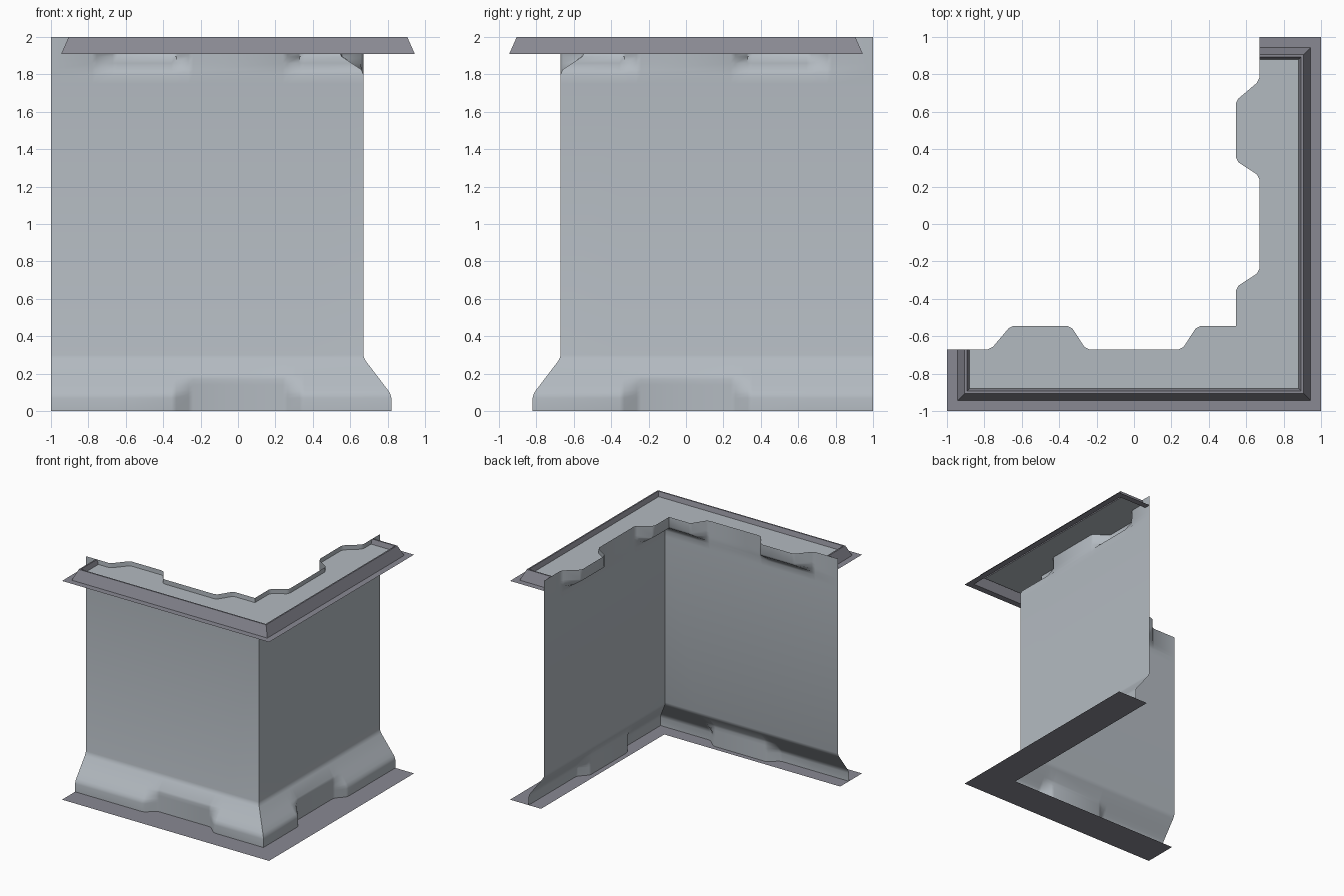
import bpy, math

if "Cube" in bpy.data.objects:
    bpy.data.objects.remove(bpy.data.objects["Cube"])

WALL, TOP, LEDGE = 0.67, 1.96, 1.91


def material(name, rgb):
    m = bpy.data.materials.new(name)
    m.diffuse_color = (*rgb, 1)
    m.use_nodes = True
    m.node_tree.nodes["Principled BSDF"].inputs["Base Color"].default_value = m.diffuse_color
    return m


panel = material("pale blue grey", (0.45, 0.49, 0.53))
trim = material("violet grey", (0.25, 0.25, 0.29))


def grid_object(name, rows, mat, smooth=None):
    """Skin a list of equal-length point rows into an open sheet."""
    n = len(rows[0])
    verts = [p for row in rows for p in row]
    faces = [(r * n + c, r * n + c + 1, (r + 1) * n + c + 1, (r + 1) * n + c)
             for r in range(len(rows) - 1) for c in range(n - 1)]
    mesh = bpy.data.meshes.new(name)
    mesh.from_pydata(verts, [], faces)
    mesh.materials.append(mat)
    mesh.update()
    if smooth:
        mesh.shade_smooth()
        mesh.set_sharp_from_angle(angle=math.radians(smooth))
    obj = bpy.data.objects.new(name, mesh)
    bpy.context.collection.objects.link(obj)
    return obj


def lerp(points, v):
    """Piecewise linear curve through (position, value) points."""
    if v <= points[0][0]:
        return points[0][1]
    for (a, p), (b, q) in zip(points, points[1:]):
        if v <= b:
            return p + (q - p) * (v - a) / (b - a)
    return points[-1][1]


def corner_row(cols, offset, z, corner):
    """One row along the front arm, mirrored round the corner to the right arm."""
    front = [(t, -offset(t), z) for t in cols]
    side = [(-y, -x, z) for x, y, z in reversed(front)]
    return front + [(corner, -corner, z)] + side


# Wall profile (height, offset) and the rounded ramps of the notches along it
PROFILE = [(0, 0.82), (0.07, 0.82), (0.09, 0.815), (0.11, 0.803), (0.265, 0.685),
           (0.28, 0.676), (0.30, WALL), (2, WALL)]
TOP_RAMP = [(1.80, 0), (1.825, 0.08), (1.895, 0.92), (1.915, 1)]
UPPER = [(-0.78, 0), (-0.755, 0.1), (-0.67, 0.9), (-0.645, 1), (-0.355, 1),
         (-0.33, 0.9), (-0.265, 0.1), (-0.24, 0), (0.24, 0), (0.265, 0.1),
         (0.33, 0.9), (0.355, 1)]
LOWER = [(-0.355, 0), (-0.33, 0.1), (-0.265, 0.9), (-0.24, 1), (0.24, 1),
         (0.265, 0.9), (0.33, 0.1), (0.355, 0)]
COLS = [-1] + [t for t, _ in UPPER]


def wall_offset(t, z):
    base = min(lerp(PROFILE, z), 0.82 - 0.075 * lerp(LOWER, t))
    return base - 0.125 * min(lerp(TOP_RAMP, z), lerp(UPPER, t))


# Wall sheet with flared, notched foot and recessed notches at the top
heights = [0, 0.07, 0.09, 0.11, 0.14, 0.17, 0.19, 0.265, 0.28, 0.30, 1.75,
           1.80, 1.825, 1.86, 1.895, 1.915, 2]
grid_object("wall", [corner_row(COLS, lambda t: wall_offset(t, z), z,
                                wall_offset(0.5, z)) for z in heights], panel, 40)

# Flat floor strip
grid_object("floor_strip", [corner_row([-1], lambda t: d, 0, d) for d in (1, 0.70)], trim)

# Recessed cap plate filling the space between rim and wall top
cap_cols = [-0.88] + COLS[1:]
grid_object("cap_plate", [
    corner_row(cap_cols, lambda t: 0.88, TOP, 0.88),
    corner_row(cap_cols, lambda t: wall_offset(t, 2), TOP, wall_offset(0.5, 2))], panel)

# Rim: flat flange, sloped outside, narrow crest and drop to the cap plate
rim = [(1, LEDGE), (0.945, LEDGE), (0.905, 2), (0.893, 2), (0.88, TOP)]
grid_object("rim", [[(-d, -WALL, z), (-d, -d, z), (d, -d, z), (d, d, z), (WALL, d, z)]
                    for d, z in rim], trim)
